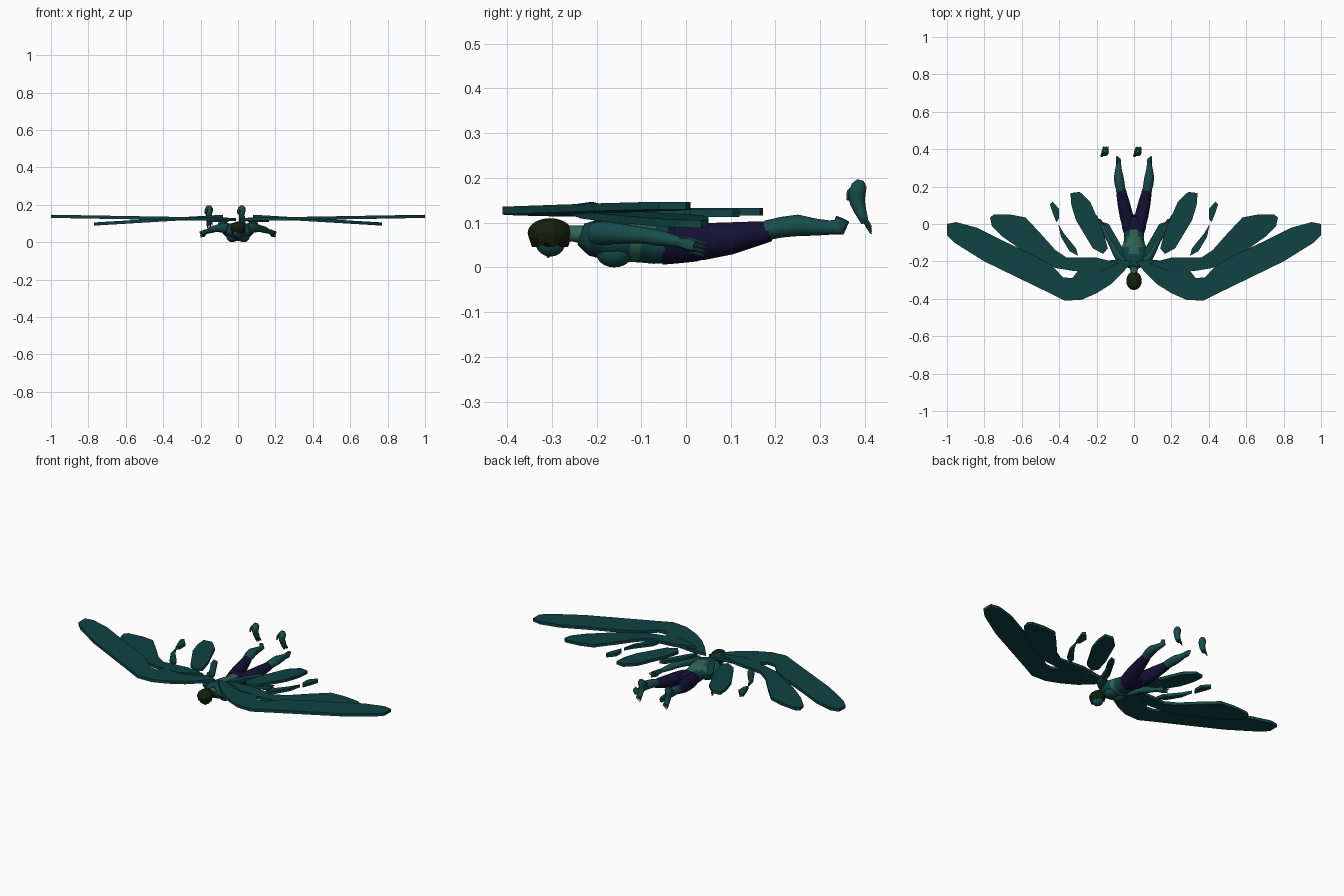
import bpy, bmesh, math
from mathutils import Vector

cube = bpy.data.objects.get("Cube")
if cube:
    bpy.data.objects.remove(cube)


def material(name, rgb):
    m = bpy.data.materials.new(name)
    m.use_nodes = True
    m.diffuse_color = (*rgb, 1)
    m.node_tree.nodes["Principled BSDF"].inputs["Base Color"].default_value = (*rgb, 1)
    return m


FEATHER = material("wing teal", (0.005, 0.055, 0.057))
SKIN = material("skin teal", (0.008, 0.075, 0.072))
SUIT = material("suit teal", (0.006, 0.06, 0.062))
PALE = material("pale green", (0.03, 0.13, 0.09))
PANTS = material("dark purple", (0.007, 0.005, 0.035))
HAIR = material("dark hair", (0.006, 0.014, 0.004))


def finish(name, bm, mats, mirror=False, smooth=True):
    bmesh.ops.recalc_face_normals(bm, faces=bm.faces)
    mesh = bpy.data.meshes.new(name)
    bm.to_mesh(mesh)
    bm.free()
    ob = bpy.data.objects.new(name, mesh)
    bpy.context.collection.objects.link(ob)
    for m in mats:
        mesh.materials.append(m)
    if mirror:
        ob.modifiers.new("mirror", "MIRROR")
    if smooth:
        bpy.ops.object.select_all(action="DESELECT")
        ob.select_set(True)
        bpy.context.view_layer.objects.active = ob
        bpy.ops.object.shade_smooth_by_angle(angle=math.radians(40))
    return ob


def loft(bm, rings, sides=12):
    """Tube through rings of (x, y, z, half width, half depth)."""
    pts = [Vector(r[:3]) for r in rings]
    loops = []
    for i, r in enumerate(rings):
        t = (pts[min(i + 1, len(pts) - 1)] - pts[max(i - 1, 0)]).normalized()
        side = (Vector((1, 0, 0)) - t * t.x).normalized()
        other = t.cross(side)
        loops.append([bm.verts.new(pts[i] + side * r[3] * math.cos(a) + other * r[4] * math.sin(a))
                      for a in (2 * math.pi * k / sides for k in range(sides))])
    for a, b in zip(loops, loops[1:]):
        for k in range(sides):
            n = (k + 1) % sides
            bm.faces.new((a[k], a[n], b[n], b[k]))
    bm.faces.new(loops[0])
    bm.faces.new(loops[-1])


def tube(name, rings, mat, mirror=False, sides=12):
    bm = bmesh.new()
    loft(bm, rings, sides)
    return finish(name, bm, [mat], mirror)


def ball(name, centre, radii, mat, mirror=False):
    bm = bmesh.new()
    bmesh.ops.create_uvsphere(bm, u_segments=14, v_segments=10, radius=1)
    for v in bm.verts:
        v.co = Vector(centre) + Vector(a * b for a, b in zip(v.co, radii))
    return finish(name, bm, [mat], mirror)


def feather(name, outline, z, slope=0.0, thick=0.017):
    """Flat plate that rises or drops towards its tip, on both sides."""
    bm = bmesh.new()
    low = [bm.verts.new((x, y, z + slope * x - thick / 2)) for x, y in outline]
    face = bm.faces.new(low)
    top = bmesh.ops.extrude_face_region(bm, geom=[face])["geom"]
    for v in top:
        if isinstance(v, bmesh.types.BMVert):
            v.co.z += thick
    bmesh.ops.triangulate(bm, faces=[f for f in bm.faces if len(f.verts) > 4])
    finish(name, bm, [FEATHER], mirror=True, smooth=False)


# Wings: large outer blade, second blade, then loose trailing feathers
feather("outer_wing", [(.01, -.2), (.06, -.26), (.12, -.32), (.2, -.37), (.28, -.405), (.37, -.41),
                       (.45, -.37), (.8, -.2), (.96, -.1), (1, -.06), (1, 0), (.95, .01), (.84, -.02),
                       (.7, -.09), (.55, -.16), (.44, -.22), (.38, -.285), (.33, -.29),
                       (.3, -.25), (.2, -.2), (.08, -.19)], .121, .017)
feather("second_wing", [(.08, -.21), (.2, -.18), (.36, -.18), (.42, -.14), (.5, -.05), (.58, .035),
                        (.66, .05), (.75, .05), (.77, .035), (.76, -.01), (.7, -.07), (.6, -.14),
                        (.5, -.2), (.42, -.235), (.33, -.25), (.2, -.26)], .143, -.06)
feather("long_feather", [(.34, .165), (.29, .172), (.235, .12), (.165, -.04), (.14, -.13),
                         (.165, -.16), (.22, -.13), (.31, .02), (.335, .1)], .124)
feather("middle_feather", [(.405, 0), (.375, -.05), (.31, -.13), (.3, -.17), (.345, -.145), (.39, -.07)], .124)
feather("tip_feather", [(.435, .12), (.4, .08), (.4, .03), (.415, .01), (.435, .06), (.45, .105)], .121)
feather("short_feather", [(.165, .01), (.135, 0), (.06, -.13), (.05, -.18), (.085, -.15), (.15, -.04)], .116)

# Torso with a bare band around the waist and down the back
bm = bmesh.new()
loft(bm, [(0, -.235, .074, .028, .025), (0, -.21, .066, .066, .04), (0, -.165, .06, .076, .047),
          (0, -.125, .058, .066, .046), (0, -.1, .057, .056, .046), (0, -.07, .052, .052, .044),
          (0, -.03, .052, .057, .043)], 16)
for f in bm.faces:
    c = f.calc_center_median()
    f.material_index = int(-.125 < c.y < -.1 or (c.y > -.17 and c.z > .09 and abs(c.x) < .03))
finish("torso", bm, [SUIT, PALE])
ball("chest", (.03, -.16, .03), (.034, .04, .03), SUIT, mirror=True)
tube("neck", [(0, -.29, .07, .018, .018), (0, -.255, .076, .018, .018), (0, -.22, .072, .026, .022)], PALE)

# Head: face turned downwards, hair over the crown with a ragged rim
ball("face", (0, -.303, .06), (.033, .035, .036), SKIN)
tube("nose", [(0, -.303, .034, .007, .008), (0, -.31, .022, .003, .003)], SKIN, sides=6)
bm = bmesh.new()
bmesh.ops.create_uvsphere(bm, u_segments=14, v_segments=10, radius=1)
bmesh.ops.bisect_plane(bm, geom=bm.verts[:] + bm.edges[:] + bm.faces[:], plane_co=(0, 0, -.6),
                       plane_no=(0, 0, -1), clear_outer=True)
for i, v in enumerate(bm.verts):
    drop = .012 * (i % 2) if v.co.z < -.5 else 0
    v.co = Vector((v.co.x * .042, -.304 + v.co.y * .05, .077 + v.co.z * .033 - drop))
finish("hair", bm, [HAIR], smooth=False)

# Hips and legs
tube("hips", [(0, -.055, .05, .052, .044), (0, -.02, .052, .064, .043), (0, .02, .055, .062, .042),
              (0, .045, .06, .035, .03)], PANTS, sides=16)
tube("trouser_leg", [(.03, -.02, .052, .03, .042), (.04, .04, .058, .036, .041), (.053, .1, .065, .034, .036),
                     (.066, .16, .076, .028, .027), (.071, .188, .08, .025, .022)], PANTS, True)
tube("lower_leg", [(.07, .18, .083, .024, .022), (.077, .215, .09, .027, .023), (.082, .25, .094, .026, .024),
                   (.083, .29, .09, .018, .019), (.082, .32, .089, .013, .016),
                   (.084, .342, .09, .014, .019), (.092, .35, .108, .005, .016)], SKIN, True)

# Arms, hands and fingers
tube("arm", [(.05, -.205, .075, .02, .026), (.078, -.18, .077, .024, .026), (.1, -.14, .075, .021, .022),
             (.125, -.09, .071, .018, .018), (.142, -.06, .066, .018, .018), (.168, -.012, .056, .011, .012)],
     SKIN, True)
bm = bmesh.new()
loft(bm, [(.165, -.018, .057, .012, .011), (.178, .005, .052, .012, .016), (.188, .022, .048, .01, .015)], 8)
for k in range(4):
    z = .06 - .009 * k
    loft(bm, [(.185, .015, z, .004, .004), (.198, .034, z - .004, .004, .004),
              (.206 - .003 * k, .05 - .003 * k, z - .008, .002, .002)], 6)
loft(bm, [(.172, 0, .045, .004, .004), (.18, .015, .032, .004, .004), (.186, .027, .028, .002, .002)], 6)
finish("hand", bm, [SKIN], mirror=True)

# Loose feet behind the legs, toes hanging down
for name, x in (("left_foot", .02), ("right_foot", -.155)):
    bm = bmesh.new()
    loft(bm, [(x, .39, .195, .01, .008), (x, .387, .183, .02, .018), (x, .382, .165, .02, .02),
              (x, .383, .145, .015, .018), (x + .002, .39, .125, .017, .014),
              (x + .003, .4, .1, .016, .009)], 10)
    loft(bm, [(x - .012, .378, .18, .008, .008), (x - .016, .366, .168, .009, .008),
              (x - .02, .362, .15, .004, .004)], 6)
    for k in range(4):
        tx = x - .009 + .008 * k
        loft(bm, [(tx, .398, .108, .005, .006), (tx, .407, .09 + .003 * k, .004, .005),
                  (tx + .001, .414, .075 + .005 * k, .002, .002)], 6)
    finish(name, bm, [SKIN])
